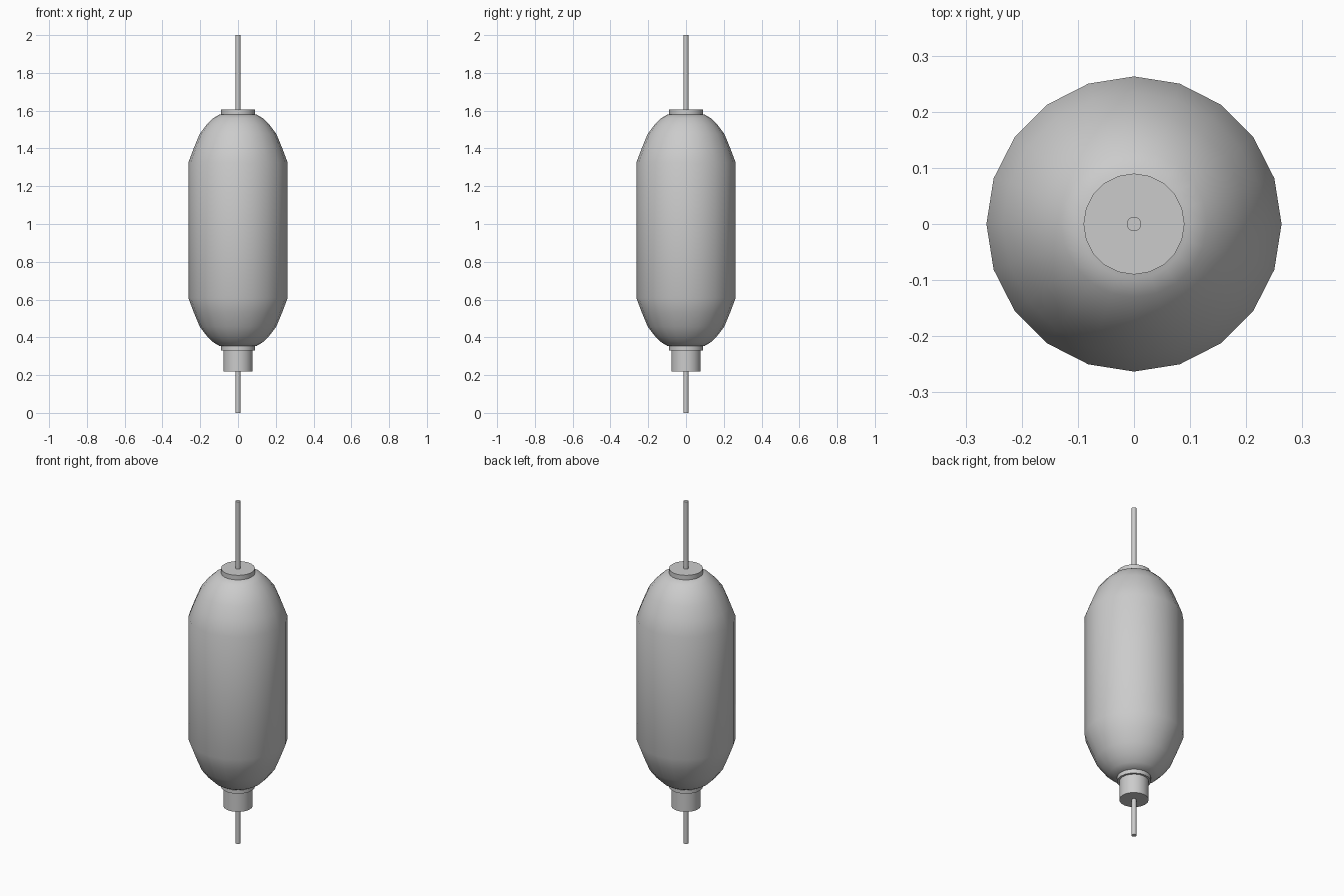
import bpy, bmesh, math

if "Cube" in bpy.data.objects:
    bpy.data.objects.remove(bpy.data.objects["Cube"])


def lathe(name, profile, sides):
    """Revolve (radius, z) points around z and close both ends."""
    bm = bmesh.new()
    rings = [[bm.verts.new((r * math.cos(2 * math.pi * i / sides),
                            r * math.sin(2 * math.pi * i / sides), z))
              for i in range(sides)] for r, z in profile]
    for a, b in zip(rings, rings[1:]):
        for i in range(sides):
            j = (i + 1) % sides
            bm.faces.new((a[i], a[j], b[j], b[i]))
    bm.faces.new(rings[0][::-1])
    bm.faces.new(rings[-1])
    mesh = bpy.data.meshes.new(name)
    bm.to_mesh(mesh)
    bm.free()
    obj = bpy.data.objects.new(name, mesh)
    bpy.context.collection.objects.link(obj)
    bpy.context.view_layer.objects.active = obj
    obj.select_set(True)
    bpy.ops.object.shade_smooth_by_angle(angle=math.radians(35))
    obj.select_set(False)
    return obj


# Capsule body: upper half profile mirrored about its middle height
MID = 0.967
dome = [(0.263, 0.358), (0.234, 0.435), (0.203, 0.51),
        (0.165, 0.56), (0.13, 0.594), (0.097, 0.613)]
lathe("body", [(r, MID - h) for r, h in reversed(dome)]
      + [(r, MID + h) for r, h in dome], 20)

# Collars, lower plug and the thin rods at both ends
for name, r, z0, z1, sides in [
    ("top_collar", 0.09, 1.575, 1.607, 20),
    ("bottom_collar", 0.09, 0.33, 0.358, 20),
    ("bottom_plug", 0.078, 0.218, 0.335, 20),
    ("top_rod", 0.013, 1.60, 2.0, 16),
    ("bottom_rod", 0.013, 0.0, 0.225, 16),
]:
    lathe(name, [(r, z0), (r, z1)], sides)
